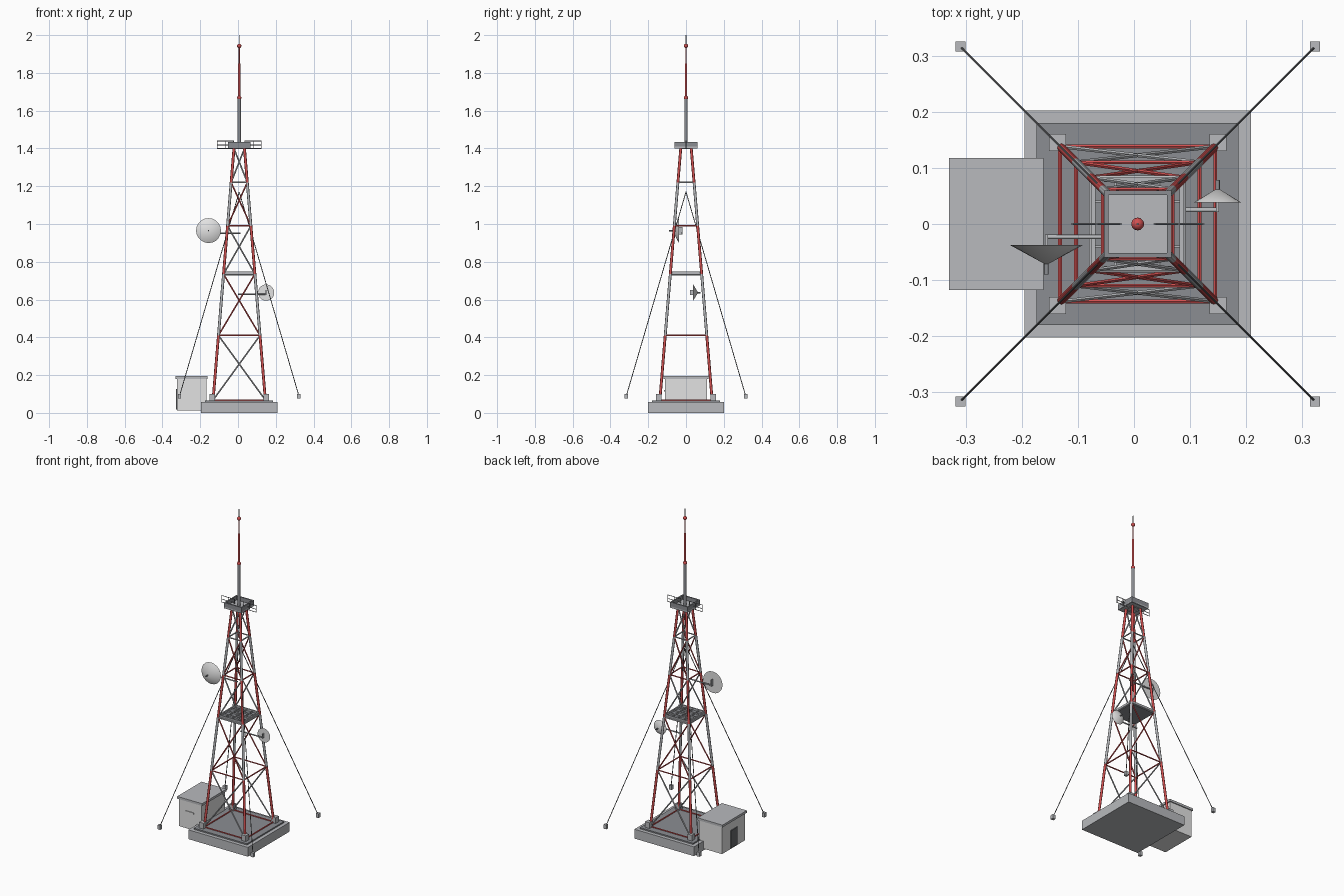
import bpy
import math
from mathutils import Vector

cube = bpy.data.objects.get("Cube")
if cube:
    bpy.data.objects.remove(cube, do_unlink=True)


def material(name, r, g, b):
    m = bpy.data.materials.new(name)
    m.use_nodes = True
    m.diffuse_color = (r, g, b, 1)
    m.node_tree.nodes["Principled BSDF"].inputs["Base Color"].default_value = (r, g, b, 1)
    return m


CONCRETE = material("concrete grey", 0.48, 0.49, 0.51)
DARK = material("dark steel", 0.26, 0.27, 0.29)
STEEL = material("steel grey", 0.48, 0.49, 0.51)
RED = material("signal red", 0.64, 0.08, 0.08)
PALE = material("pale grey", 0.76, 0.76, 0.76)
WIRE = material("wire grey", 0.13, 0.135, 0.145)

CX = 0.0065                       # tower axis
SIGNS = [(-1, -1), (1, -1), (1, 1), (-1, 1)]


def finish(name, mat):
    ob = bpy.context.object
    ob.name = name
    ob.data.materials.append(mat)
    return ob


def box(name, mat, x, y, z, sx, sy, sz):
    """Box centred on x, y with its bottom at z."""
    bpy.ops.mesh.primitive_cube_add(size=1, location=(x, y, z + sz / 2))
    ob = bpy.context.object
    ob.scale = (sx, sy, sz)
    bpy.ops.object.transform_apply(location=False, rotation=False, scale=True)
    return finish(name, mat)


def rod(name, mat, a, b, r, r2=None, sides=8):
    """Straight round bar, or a cone when r2 is given."""
    a, b = Vector(a), Vector(b)
    bpy.ops.mesh.primitive_cone_add(vertices=sides, radius1=r, radius2=r if r2 is None else r2,
                                    depth=(b - a).length, location=(a + b) / 2)
    ob = bpy.context.object
    ob.rotation_euler = (b - a).to_track_quat('Z', 'Y').to_euler()
    bpy.ops.object.shade_smooth_by_angle(angle=math.radians(50))
    return finish(name, mat)


def corner(i, z):
    """Tower corner i at height z; the tower tapers evenly."""
    h = 0.144 - 0.083 * z
    sx, sy = SIGNS[i % 4]
    return Vector((CX + sx * h, sy * h, z))


# Foundation
box("foundation", CONCRETE, CX, 0, 0, 0.404, 0.404, 0.057)
box("foundation_plate", DARK, CX, 0, 0.057, 0.36, 0.36, 0.008)
for sx, sy in SIGNS:
    box("leg_footing", CONCRETE, CX + sx * 0.143, sy * 0.145, 0.062, 0.03, 0.03, 0.038)

# Lattice tower in five colour bands
levels = [0.068, 0.41, 0.735, 0.99, 1.22, 1.40]
ring_colours = [RED, RED, STEEL, RED, STEEL, STEEL]
for n, z in enumerate(levels):
    for i in range(4):
        rod("ring_beam", ring_colours[n], corner(i, z), corner(i + 1, z), 0.004, sides=6)
for n, (z0, z1) in enumerate(zip(levels, levels[1:])):
    leg_mat, brace_mat = (RED, STEEL) if n % 2 == 0 else (STEEL, RED)
    for i in range(4):
        rod("tower_leg", leg_mat, corner(i, z0), corner(i, z1), 0.0075)
    for i in (0, 2):
        rod("cross_brace", brace_mat, corner(i, z0), corner(i + 1, z1), 0.004, sides=6)
        rod("cross_brace", brace_mat, corner(i + 1, z0), corner(i, z1), 0.004, sides=6)


# Platforms: a floor with a raised rim
def platform(name, floor_mat, rim_mat, half, z, rim):
    box(name + "_floor", floor_mat, CX, 0, z, 2 * half, 2 * half, 0.01)
    for s in (-1, 1):
        edge = half - 0.004
        box(name + "_rim", rim_mat, CX + s * edge, 0, z, 0.008, 2 * half, rim)
        box(name + "_rim", rim_mat, CX, s * edge, z, 2 * half, 0.008, rim)


platform("middle_platform", DARK, STEEL, 0.083, 0.727, 0.022)
for k in (-1, 0, 1):
    box("grating_bar", STEEL, CX + k * 0.04, 0, 0.735, 0.004, 0.16, 0.01)
    box("grating_bar", STEEL, CX, k * 0.04, 0.735, 0.16, 0.004, 0.01)
platform("top_platform", STEEL, DARK, 0.06, 1.40, 0.035)

# Side rails on the top platform
for s in (-1, 1):
    inner, outer = CX + s * 0.03, CX + s * 0.117
    for z in (1.40, 1.418, 1.44):
        rod("side_rail", DARK, (inner, 0, z), (outer, 0, z), 0.002, sides=6)
    for x in (inner, (inner + outer) / 2, outer):
        rod("rail_post", DARK, (x, 0, 1.398), (x, 0, 1.442), 0.002, sides=6)

# Mast with two warning lamps
for name, mat, z0, z1, r in [("mast_lower", DARK, 1.40, 1.67, 0.009),
                             ("mast_upper", RED, 1.67, 1.85, 0.006),
                             ("mast_spike", RED, 1.85, 1.94, 0.003),
                             ("mast_tip", DARK, 1.94, 2.0, 0.002)]:
    rod(name, mat, (CX, 0, z0), (CX, 0, z1), r, sides=12)
for z in (1.668, 1.943):
    bpy.ops.mesh.primitive_uv_sphere_add(segments=12, ring_count=8, radius=0.0115,
                                         location=(CX, 0, z))
    bpy.ops.object.shade_smooth_by_angle()
    finish("warning_lamp", RED)


# Dishes: cone, feed and mounting arm
def dish(name, x, z, r, base, apex, feed, arm_y, arm_end):
    d = math.copysign(1, apex)
    rod(name, PALE, (x, base, z), (x, apex, z), r, 0, sides=20)
    rod(name + "_feed", DARK, (x, apex - d * 0.006, z), (x, feed, z), 0.004)
    box(name + "_bracket", STEEL, x, (base + arm_y) / 2, z - r * 0.3,
        0.005, abs(base - arm_y) + 0.008, r * 0.6)
    rod(name + "_arm", STEEL, (x, arm_y, z - r * 0.2), (arm_end, arm_y, z - r * 0.2), 0.004)


dish("large_dish", -0.156, 0.965, 0.066, -0.037, -0.073, -0.09, -0.023, 0.013)
dish("small_dish", 0.149, 0.637, 0.043, 0.038, 0.064, 0.078, 0.025, 0.0)

# Guy wires and anchors
for sx, sy in SIGNS:
    ax, ay = CX + sx * 0.316, sy * 0.316
    box("wire_anchor", CONCRETE, ax, ay, 0.075, 0.018, 0.018, 0.026)
    rod("guy_wire", WIRE, (ax, ay, 0.09), (CX, 0, 1.17), 0.0022, sides=6)

# Equipment shed
box("shed_body", PALE, -0.2455, 0, 0.012, 0.155, 0.224, 0.17)
box("shed_roof", CONCRETE, -0.2455, 0, 0.18, 0.169, 0.236, 0.014)
box("shed_door", WIRE, -0.325, 0, 0.018, 0.006, 0.064, 0.108)
box("shed_vent", PALE, -0.25, -0.113, 0.112, 0.06, 0.006, 0.008)
